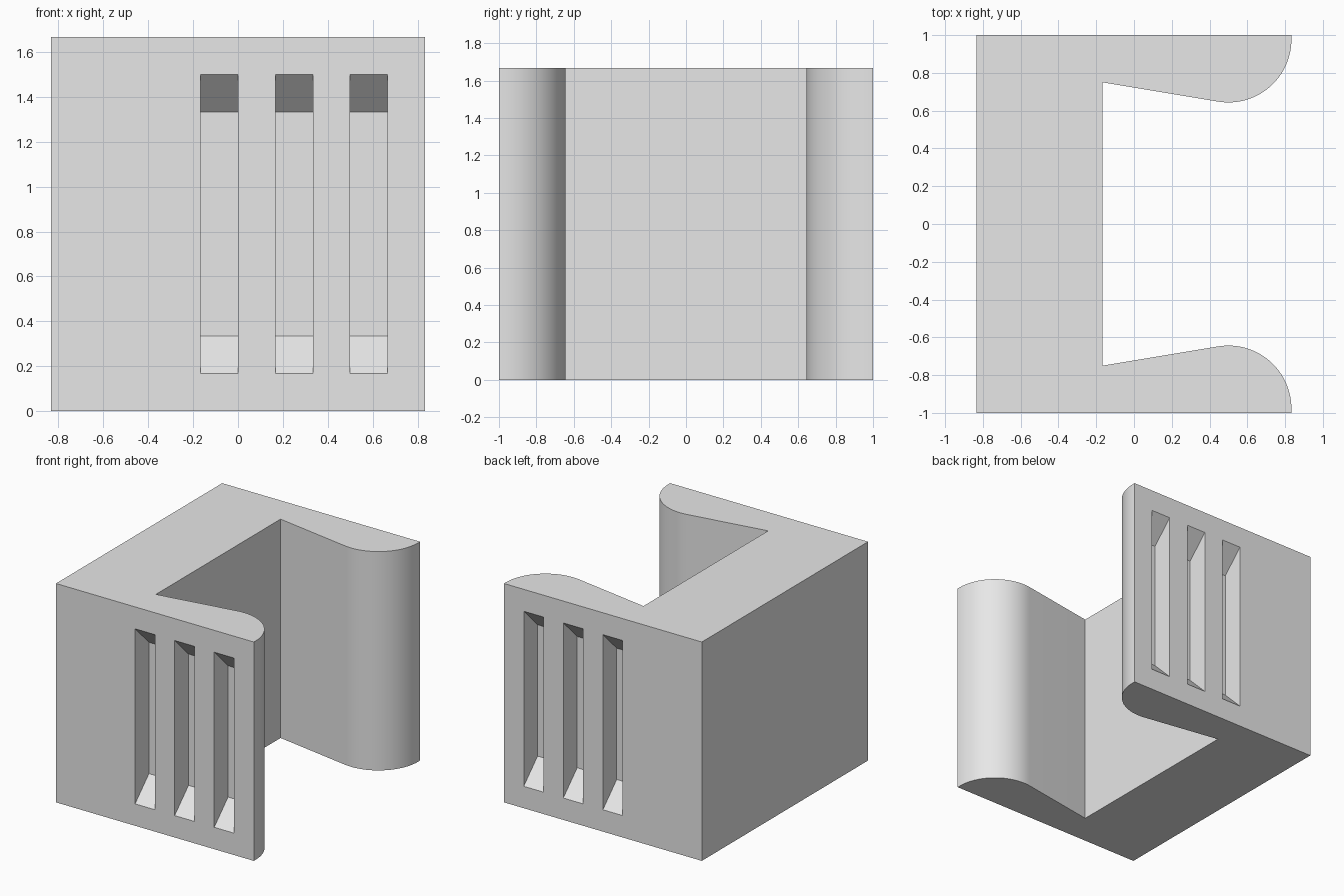
import bpy, bmesh
from math import radians, sin, cos, atan, hypot

default = bpy.data.objects.get("Cube")
if default:
    bpy.data.objects.remove(default, do_unlink=True)

U = 1 / 6                      # design module
HEIGHT = 10 * U

grey = bpy.data.materials.new("light grey")
grey.use_nodes = True
colour = (0.8, 0.8, 0.8, 1)
grey.diffuse_color = colour
grey.node_tree.nodes["Principled BSDF"].inputs["Base Color"].default_value = colour


def make_object(name, bm):
    bmesh.ops.recalc_face_normals(bm, faces=bm.faces)
    mesh = bpy.data.meshes.new(name)
    bm.to_mesh(mesh)
    bm.free()
    mesh.materials.append(grey)
    obj = bpy.data.objects.new(name, mesh)
    bpy.context.collection.objects.link(obj)
    return obj


def loft(bm, lower, upper):
    """Closed solid between two matching rings of points."""
    a = [bm.verts.new(p) for p in lower]
    b = [bm.verts.new(p) for p in upper]
    bm.faces.new(a)
    bm.faces.new(b)
    for i in range(len(a)):
        j = (i + 1) % len(a)
        bm.faces.new((a[i], a[j], b[j], b[i]))


# Bracket: half profile with a tapered arm and rounded lip, mirrored in y
slope = atan(1 / 6)
radius = 2 * U
cx = 5 * U - radius
cy = -0.75 + (cx + U) / 6 - radius * hypot(1, 1 / 6)
steps = 24
half = [(-5 * U, -1), (5 * U, -1)]
for i in range(steps + 1):
    angle = (radians(90) + slope) * i / steps
    half.append((cx + radius * cos(angle), cy + radius * sin(angle)))
half.append((-U, -0.75))
profile = half + [(x, -y) for x, y in reversed(half)]

bm = bmesh.new()
loft(bm, [(x, y, 0) for x, y in profile], [(x, y, HEIGHT) for x, y in profile])
bracket = make_object("bracket", bm)

# Grip slots: sloped-end pockets cut in both arms
EXTRA = 0.05                   # cutter overshoot outside the wall
bm = bmesh.new()
for side in (-1, 1):
    for left in (-U, U, 3 * U):
        rings = []
        for y, inset in ((1 + EXTRA, U - EXTRA), (1 - U, 2 * U)):
            low, high = inset, HEIGHT - inset
            rings.append([(left, side * y, low), (left + U, side * y, low),
                          (left + U, side * y, high), (left, side * y, high)])
        loft(bm, *rings)
cutter = make_object("slot_cutter", bm)
cutter.hide_render = True

cut = bracket.modifiers.new("slots", 'BOOLEAN')
cut.operation = 'DIFFERENCE'
cut.solver = 'EXACT'
cut.object = cutter

bpy.ops.object.select_all(action='DESELECT')
bracket.select_set(True)
bpy.context.view_layer.objects.active = bracket
bpy.ops.object.modifier_apply(modifier=cut.name)
bpy.data.objects.remove(cutter, do_unlink=True)
bpy.ops.object.shade_smooth_by_angle(angle=radians(20))
